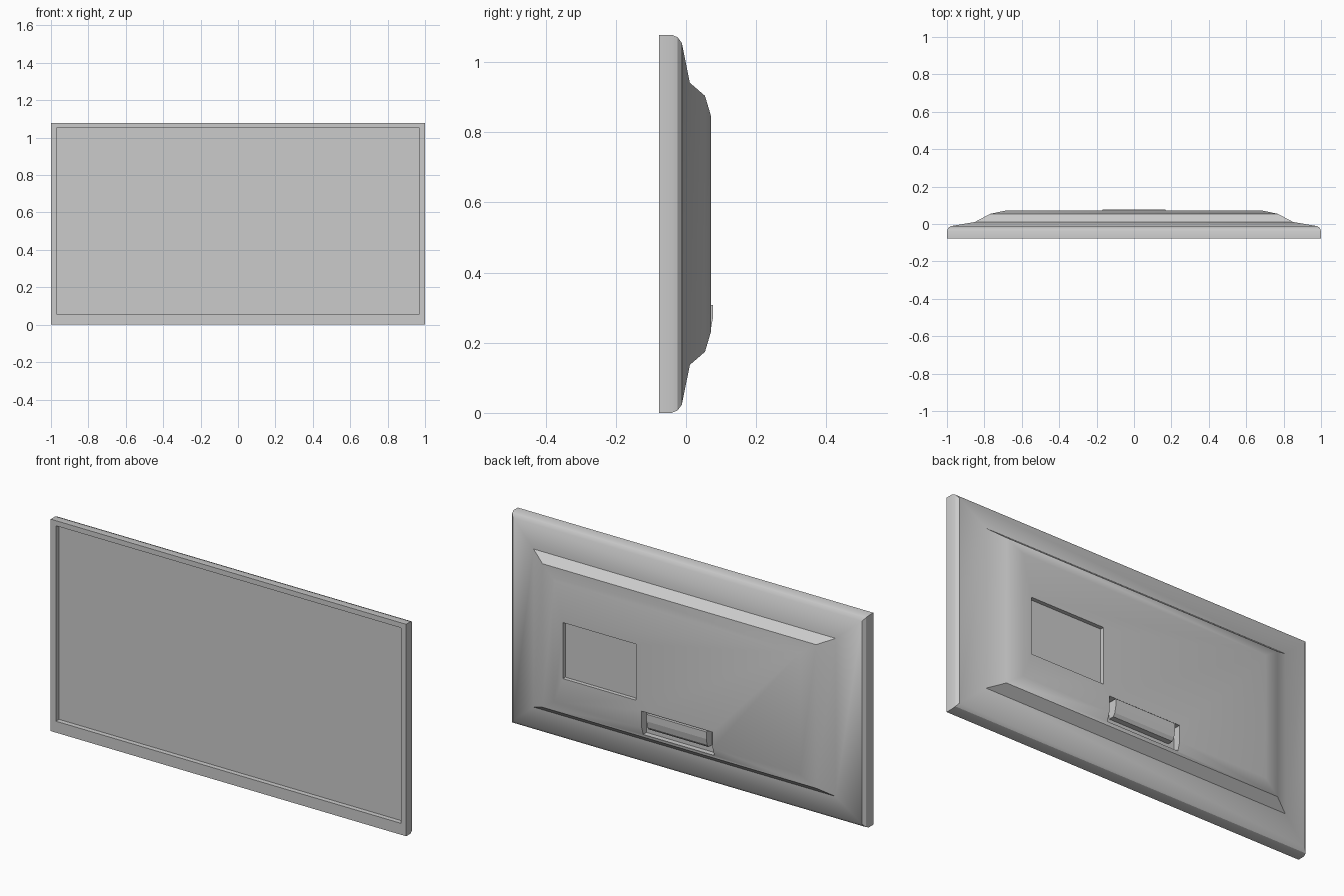
import bpy, bmesh, math

if "Cube" in bpy.data.objects:
    bpy.data.objects.remove(bpy.data.objects["Cube"])

H = 1.078
FRONT = -0.077


def mesh_object(name, bm):
    bmesh.ops.recalc_face_normals(bm, faces=bm.faces)
    me = bpy.data.meshes.new(name)
    bm.to_mesh(me)
    bm.free()
    ob = bpy.data.objects.new(name, me)
    bpy.context.collection.objects.link(ob)
    return ob


def lofted(name, rings):
    """Closed solid through rectangles (y, x0, x1, z0, z1)."""
    bm = bmesh.new()
    loops = [[bm.verts.new(p) for p in
              ((x0, y, z0), (x1, y, z0), (x1, y, z1), (x0, y, z1))]
             for y, x0, x1, z0, z1 in rings]
    for a, b in zip(loops, loops[1:]):
        for i in range(4):
            j = (i + 1) % 4
            bm.faces.new((a[i], a[j], b[j], b[i]))
    bm.faces.new(loops[0])
    bm.faces.new(loops[-1])
    return mesh_object(name, bm)


def box(name, x0, x1, y0, y1, z0, z1):
    return lofted(name, [(y0, x0, x1, z0, z1), (y1, x0, x1, z0, z1)])


def activate(ob):
    bpy.ops.object.select_all(action='DESELECT')
    ob.select_set(True)
    bpy.context.view_layer.objects.active = ob


def cut(ob, cutter):
    activate(ob)
    m = ob.modifiers.new("cut", 'BOOLEAN')
    m.operation = 'DIFFERENCE'
    m.solver = 'EXACT'
    m.object = cutter
    bpy.ops.object.modifier_apply(modifier=m.name)
    bpy.data.objects.remove(cutter)


# Housing: screen recess, bezel, then stepped back (y, inset in x, inset in z)
profile = [(FRONT, 0, 0), (-0.041, 0, 0), (-0.024, 0.005, 0.007),
           (-0.012, 0.018, 0.023), (0.011, 0.15, 0.137),
           (0.054, 0.23, 0.174), (0.071, 0.31, 0.231)]
opening = (-0.97, 0.97, 0.058, 1.052)
rings = [(-0.050, *opening), (FRONT, *opening)]
rings += [(y, -1 + ix, 1 - ix, iz, H - iz) for y, ix, iz in profile]
housing = lofted("housing", rings)

# Connector recess and stand socket in the back
cut(housing, box("connector_cutter", 0.232, 0.643, 0.051, 0.2, 0.36, 0.645))
cut(housing, box("socket_cutter", -0.2, 0.2, 0.032, 0.2, 0.19, 0.313))
activate(housing)
bpy.ops.object.shade_smooth_by_angle(angle=math.radians(30))

# Screen
box("screen", -0.97, 0.97, -0.052, -0.048, 0.058, 1.052)

# Stand mounting plate, slanted at its lower edge
bm = bmesh.new()
side = [(0.03, 0.225), (0.06, 0.225), (0.071, 0.24), (0.077, 0.272),
        (0.077, 0.308), (0.03, 0.308)]
f = bm.faces.new([bm.verts.new((-0.168, y, z)) for y, z in side])
ext = bmesh.ops.extrude_face_region(bm, geom=[f])
bmesh.ops.translate(bm, vec=(0.336, 0, 0),
                    verts=[v for v in ext['geom'] if isinstance(v, bmesh.types.BMVert)])
mesh_object("stand_mount_plate", bm)
